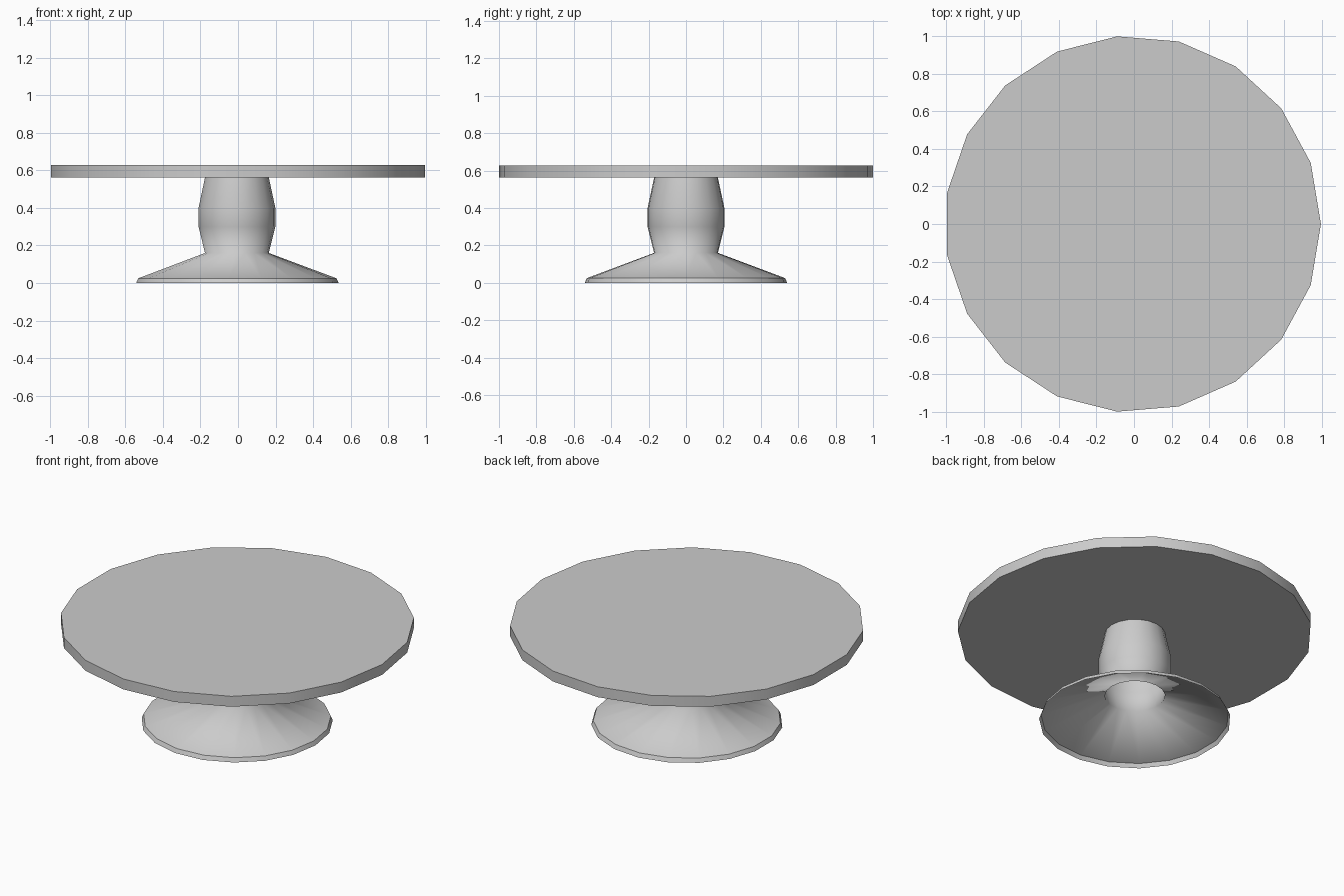
import bpy, bmesh
from math import cos, sin, tau, radians

if "Cube" in bpy.data.objects:
    bpy.data.objects.remove(bpy.data.objects["Cube"])

SIDES = 19
CX = -0.007  # odd-sided ring: shift so the bounds are centred


def lathe(name, profile, cap=False, sharp_rows=()):
    """Spin (radius, height) points, bottom to top, into a smooth faceted shell."""
    bm = bmesh.new()
    rings = [[bm.verts.new((CX + r * cos(tau * i / SIDES), r * sin(tau * i / SIDES), z))
              for i in range(SIDES)] for r, z in profile]
    for low, high in zip(rings, rings[1:]):
        for i in range(SIDES):
            j = (i + 1) % SIDES
            bm.faces.new((low[i], low[j], high[j], high[i])).smooth = True
    if cap:
        bm.faces.new(rings[0][::-1])
        bm.faces.new(rings[-1])
    for row in sharp_rows:
        ring = rings[row]
        for i in range(SIDES):
            bm.edges.get((ring[i], ring[(i + 1) % SIDES])).smooth = False
    mesh = bpy.data.meshes.new(name)
    bm.to_mesh(mesh)
    bm.free()
    obj = bpy.data.objects.new(name, mesh)
    bpy.context.collection.objects.link(obj)
    return obj


# Flat round top plate
lathe("plate", [(1.003, 0.563), (1.003, 0.628)], cap=True, sharp_rows=(0, 1))

# Hollow flared foot and bulged stem, open underneath
lathe("pedestal", [(0.543, 0.0), (0.532, 0.025), (0.171, 0.16),
                   (0.206, 0.30), (0.206, 0.40), (0.171, 0.563)], sharp_rows=(1,))
